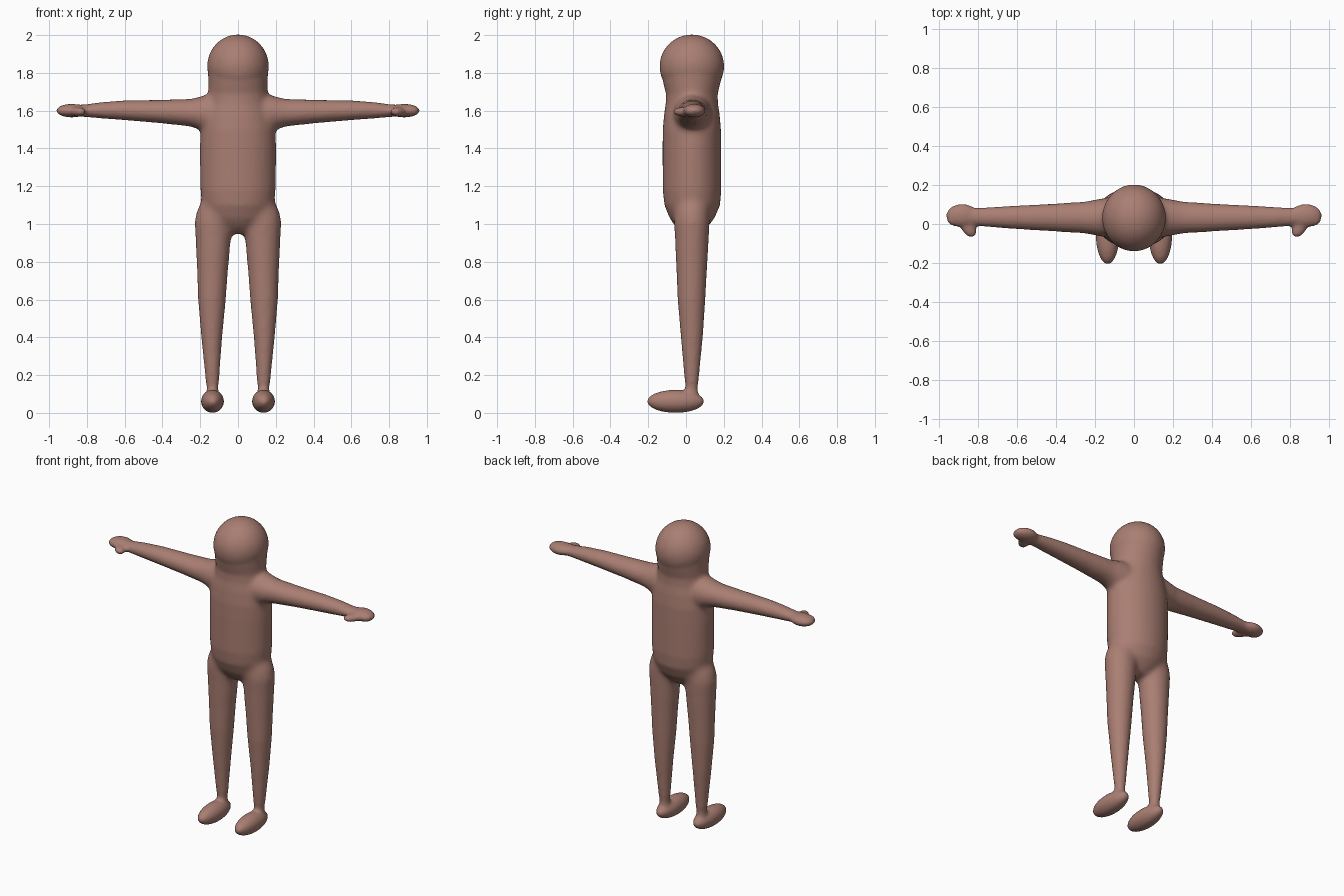
import bpy, bmesh, math
from mathutils import Vector, Matrix

if "Cube" in bpy.data.objects:
    bpy.data.objects.remove(bpy.data.objects["Cube"], do_unlink=True)

bm = bmesh.new()
SEGMENTS = 40


def loft(sections, place):
    """Closed tube through elliptical sections (position, centre u, v, radius u, v)."""
    rings = []
    for t, cu, cv, ru, rv in sections:
        ring = []
        for i in range(SEGMENTS):
            a = 2 * math.pi * i / SEGMENTS
            ring.append(bm.verts.new(place(t, cu + ru * math.cos(a), cv + rv * math.sin(a))))
        rings.append(ring)
    for low, high in zip(rings, rings[1:]):
        for i in range(SEGMENTS):
            j = (i + 1) % SEGMENTS
            bm.faces.new((low[i], low[j], high[j], high[i]))
    bm.faces.new(rings[0])
    bm.faces.new(rings[-1])


def ellipsoid(centre, radii, turn=0.0):
    matrix = (Matrix.Translation(centre) @ Matrix.Rotation(turn, 4, "Z")
              @ Matrix.Diagonal((*radii, 1)))
    bmesh.ops.create_uvsphere(bm, u_segments=40, v_segments=24, radius=1, matrix=matrix)


# Torso and neck, bottom to top
loft([(0.95, 0, 0.03, 0.05, 0.05),
      (0.99, 0, 0.03, 0.12, 0.09),
      (1.03, 0, 0.032, 0.17, 0.118),
      (1.10, 0, 0.033, 0.192, 0.147),
      (1.18, 0, 0.032, 0.199, 0.155),
      (1.40, 0, 0.031, 0.201, 0.155),
      (1.50, 0, 0.031, 0.199, 0.154),
      (1.58, 0, 0.031, 0.185, 0.147),
      (1.64, 0, 0.031, 0.165, 0.138),
      (1.69, 0, 0.031, 0.157, 0.137),
      (1.75, 0, 0.031, 0.157, 0.152),
      (1.83, 0, 0.031, 0.160, 0.166)],
     lambda t, u, v: (u, v, t))

# Head
ellipsoid((0, 0.031, 1.835), (0.163, 0.171, 0.168))

for side in (1, -1):
    # Leg, hip to ankle
    loft([(1.13, 0.105, 0.031, 0.085, 0.08),
          (1.07, 0.119, 0.031, 0.1, 0.092),
          (1.01, 0.128, 0.031, 0.103, 0.095),
          (0.90, 0.131, 0.031, 0.092, 0.088),
          (0.75, 0.135, 0.03, 0.081, 0.08),
          (0.60, 0.138, 0.029, 0.073, 0.073),
          (0.40, 0.139, 0.031, 0.055, 0.058),
          (0.25, 0.137, 0.03, 0.042, 0.044),
          (0.14, 0.135, 0.03, 0.033, 0.034),
          (0.07, 0.135, 0.03, 0.034, 0.035)],
         lambda t, u, v: (side * u, v, t))

    # Foot
    ellipsoid((side * 0.135, -0.055, 0.061), (0.061, 0.152, 0.061))

    # Arm, shoulder to wrist
    loft([(0.10, 0.033, 1.585, 0.1, 0.105),
          (0.17, 0.033, 1.585, 0.098, 0.098),
          (0.25, 0.033, 1.589, 0.083, 0.074),
          (0.40, 0.033, 1.595, 0.071, 0.062),
          (0.60, 0.034, 1.602, 0.06, 0.052),
          (0.72, 0.035, 1.602, 0.052, 0.043),
          (0.80, 0.036, 1.6, 0.046, 0.034),
          (0.86, 0.038, 1.6, 0.048, 0.03)],
         lambda t, u, v: (side * t, u, v))

    # Hand and thumb
    ellipsoid((side * 0.88, 0.043, 1.6), (0.082, 0.06, 0.036))
    ellipsoid((side * 0.91, 0.028, 1.6), (0.05, 0.04, 0.03))
    ellipsoid((side * 0.85, -0.012, 1.594), (0.036, 0.063, 0.025), -side * 0.5)

bmesh.ops.recalc_face_normals(bm, faces=bm.faces)
mesh = bpy.data.meshes.new("body")
bm.to_mesh(mesh)
bm.free()
body = bpy.data.objects.new("body", mesh)
bpy.context.collection.objects.link(body)

# Fuse the parts into one skin
remesh = body.modifiers.new("fuse", "REMESH")
remesh.mode = "VOXEL"
remesh.voxel_size = 0.01
graph = bpy.context.evaluated_depsgraph_get()
fused = bpy.data.meshes.new_from_object(body.evaluated_get(graph))
body.modifiers.clear()
body.data = fused
bpy.data.meshes.remove(mesh)
fused.name = "body"

# Soften the joints most: shoulders, hips, crotch and ankles
joints = [(Vector((0, 0.03, 0.97)), 0.16)]
for side in (1, -1):
    joints += [(Vector((side * 0.2, 0.03, 1.59)), 0.17),
               (Vector((side * 0.13, 0.03, 1.04)), 0.18),
               (Vector((side * 0.135, 0.03, 0.13)), 0.05)]
group = body.vertex_groups.new(name="joints")
for v in fused.vertices:
    weight = max(1 - (v.co - c).length / r for c, r in joints)
    if weight > 0:
        group.add([v.index], min(1, 1.8 * weight), "REPLACE")

blend = body.modifiers.new("joint blend", "SMOOTH")
blend.factor = 0.5
blend.iterations = 40
blend.vertex_group = group.name
polish = body.modifiers.new("polish", "SMOOTH")
polish.factor = 0.5
polish.iterations = 6

# Skin colour
skin = bpy.data.materials.new("dusty rose skin")
skin.use_nodes = True
colour = (0.40, 0.21, 0.17, 1)
skin.diffuse_color = colour
skin.node_tree.nodes["Principled BSDF"].inputs["Base Color"].default_value = colour
fused.materials.clear()
fused.materials.append(skin)
for p in fused.polygons:
    p.material_index = 0
    p.use_smooth = True
